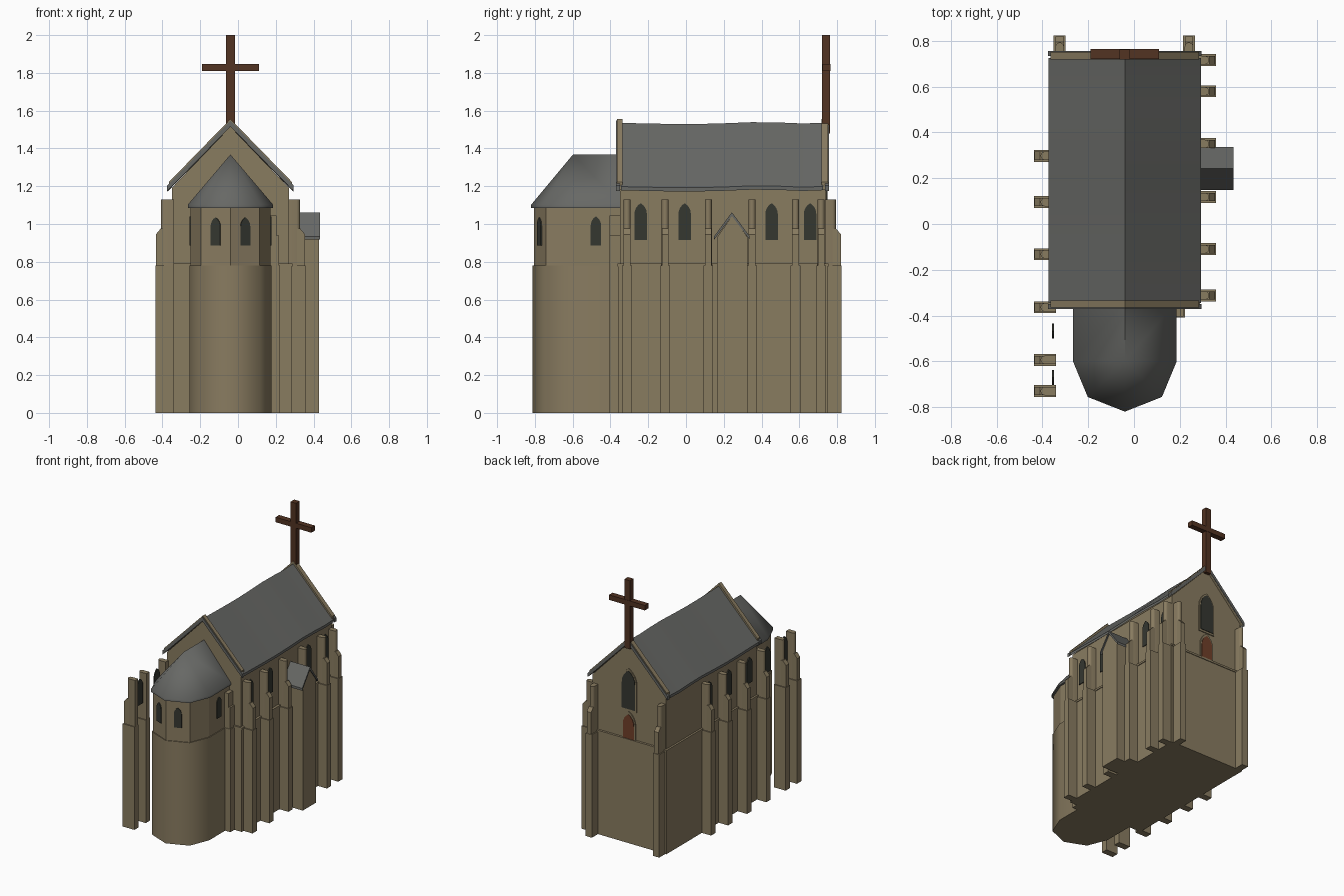
import bpy, bmesh, math
from mathutils import Vector

if "Cube" in bpy.data.objects:
    bpy.data.objects.remove(bpy.data.objects["Cube"])


def mat(name, r, g, b):
    m = bpy.data.materials.new(name)
    m.diffuse_color = (r, g, b, 1)
    m.use_nodes = True
    m.node_tree.nodes["Principled BSDF"].inputs["Base Color"].default_value = m.diffuse_color
    return m


STONE = mat("tan stone", 0.25, 0.20, 0.118)
SLATE = mat("grey slate", 0.135, 0.138, 0.13)
GLASS = mat("dark glass", 0.035, 0.038, 0.03)
WOOD = mat("dark brown wood", 0.085, 0.033, 0.016)
DOOR = mat("red brown door", 0.16, 0.05, 0.022)
CX = -0.04  # the ridge line sits slightly left of centre


def loft(name, rings, m, smooth=None):
    """Closed solid through rings of equal point count."""
    bm = bmesh.new()
    vs = [[bm.verts.new(p) for p in r] for r in rings]
    n = len(rings[0])
    for a, b in zip(vs, vs[1:]):
        for i in range(n):
            bm.faces.new((a[i], a[(i + 1) % n], b[(i + 1) % n], b[i]))
    bm.faces.new(vs[0])
    bm.faces.new(vs[-1])
    bmesh.ops.recalc_face_normals(bm, faces=bm.faces)
    me = bpy.data.meshes.new(name)
    bm.to_mesh(me)
    bm.free()
    me.materials.append(m)
    ob = bpy.data.objects.new(name, me)
    bpy.context.collection.objects.link(ob)
    if smooth:
        bpy.ops.object.select_all(action='DESELECT')
        ob.select_set(True)
        bpy.context.view_layer.objects.active = ob
        bpy.ops.object.shade_smooth_by_angle(angle=math.radians(smooth))
    return ob


def plan(name, pts, z0, z1, m, smooth=None):
    return loft(name, [[(x, y, z) for x, y in pts] for z in (z0, z1)], m, smooth)


def box(name, x0, x1, y0, y1, z0, z1, m):
    return plan(name, [(x0, y0), (x1, y0), (x1, y1), (x0, y1)], z0, z1, m)


def along_y(name, pts, y0, y1, m):
    return loft(name, [[(x, y, z) for x, z in pts] for y in (y0, y1)], m)


def chevron(top, half, drop, thick):
    return [(CX, top), (CX + half, top - drop), (CX + half, top - drop - thick),
            (CX, top - thick), (CX - half, top - drop - thick), (CX - half, top - drop)]


def arch(name, x, y, z, w, h, deg, m, depth=0.008):
    """Pointed arch plate standing on a wall, facing direction deg."""
    a = math.radians(deg)
    nrm, tan = Vector((math.cos(a), math.sin(a), 0)), Vector((-math.sin(a), math.cos(a), 0))
    s = h - 0.866 * w
    pts = [(-w / 2, 0), (w / 2, 0)]
    arc = [(-w / 2 + w * math.cos(t), s + w * math.sin(t))
           for t in (math.radians(d) for d in (0, 15, 30, 45, 60))]
    pts += arc + [(-p, q) for p, q in reversed(arc[:-1])]
    o = Vector((x, y, z))
    loft(name, [[o + nrm * d + tan * p + Vector((0, 0, q)) for p, q in pts]
                for d in (-0.002, depth - 0.002)], m)


def buttress(x, y, deg):
    """Three-stage buttress; local u points away from the wall."""
    a = math.radians(deg)
    c, s = math.cos(a), math.sin(a)

    def ring(pts):
        return [(x + u * c - v * s, y + u * s + v * c) for u, v in pts]

    def rect(u, v):
        return ring([(-0.02, -v), (u, -v), (u, v), (-0.02, v)])
    plan("buttress_base", rect(0.078, 0.026), 0, 0.78, STONE)
    loft("buttress_middle", [[(p, q, z) for p, q in rect(u, 0.018)]
                             for u, z in ((0.075, 0.77), (0.075, 0.945), (0.05, 0.975))], STONE)
    r = 0.0185
    rnd = [(0.03 + r * math.cos(t), r * math.sin(t))
           for t in (math.radians(d) for d in range(-90, 91, 30))]
    plan("buttress_shaft", ring([(-0.02, -r)] + rnd + [(-0.02, r)]), 0.77, 1.13, STONE, 40)


# nave walls
box("nave_lower_wall", -0.36, 0.283, -0.36, 0.75, 0, 0.775, STONE)
box("string_course", -0.365, 0.288, -0.363, 0.755, 0.775, 0.79, STONE)
along_y("nave_upper_wall", [(-0.35, 0.78), (0.27, 0.78), (0.27, 1.192), (CX, 1.515), (-0.35, 1.192)],
        -0.35, 0.738, STONE)

# nave roof with a slightly uneven ridge
wave = [(-0.345, 0.002), (-0.1, -0.003), (0.05, -0.004), (0.2, 0.0),
        (0.35, 0.006), (0.5, 0.004), (0.62, -0.001), (0.725, 0.003)]
loft("nave_roof", [[(x, y, z + d) for x, z in chevron(1.533, 0.333, 0.337, 0.02)]
                   for y, d in wave], SLATE, 30)

# gable copings with a slate edge on the outer side
for y0, y1, e0, e1 in ((-0.365, -0.335, -0.371, -0.35), (0.718, 0.752, 0.735, 0.757)):
    along_y("gable_coping", chevron(1.556, 0.325, 0.333, 0.04), y0, y1, STONE)
    along_y("gable_slate_edge", chevron(1.547, 0.335, 0.343, 0.03), e0, e1, SLATE)


# apse
def apse_plan(g):
    right = [(0.212 + g, -0.34), (0.212 + g, -0.595 - g / 2), (0.155 + g * 0.5, -0.742 - g)]
    return ([(CX + x, y) for x, y in right] + [(CX, -0.806 - g)]
            + [(CX - x, y) for x, y in reversed(right)])


plan("apse_lower_wall", apse_plan(0.006), 0, 0.78, STONE, 55)
plan("apse_upper_wall", apse_plan(0), 0.77, 1.11, STONE)
eave = apse_plan(0.014)
ridge = [(CX, -0.34)] + [(CX, -0.598)] * 5 + [(CX, -0.34)]
bm = bmesh.new()
low = [bm.verts.new((x, y, 1.085)) for x, y in eave]
rim = [bm.verts.new((x, y, 1.102)) for x, y in eave]
back, tip = bm.verts.new((CX, -0.34, 1.368)), bm.verts.new((CX, -0.598, 1.368))
for i in range(6):
    bm.faces.new((low[i], low[i + 1], rim[i + 1], rim[i]))
for i in range(1, 5):
    bm.faces.new((rim[i], rim[i + 1], tip))
bm.faces.new((rim[0], rim[1], tip, back))
bm.faces.new((rim[5], rim[6], back, tip))
bm.faces.new((low[0], rim[0], back, rim[6], low[6]))
bm.faces.new(low)
bmesh.ops.recalc_face_normals(bm, faces=bm.faces)
me = bpy.data.meshes.new("apse_roof")
bm.to_mesh(me)
bm.free()
me.materials.append(SLATE)
apse_roof = bpy.data.objects.new("apse_roof", me)
bpy.context.collection.objects.link(apse_roof)
bpy.ops.object.select_all(action='DESELECT')
apse_roof.select_set(True)
bpy.context.view_layer.objects.active = apse_roof
bpy.ops.object.shade_smooth_by_angle(angle=math.radians(50))

# apse windows
for s in (-1, 1):
    arch("apse_front_window", CX + s * 0.0775, -0.774, 0.885, 0.055, 0.15, -90 + s * 22.4, GLASS)
    arch("apse_side_window", CX + s * 0.212, -0.477, 0.885, 0.055, 0.155, 0 if s > 0 else 180, GLASS)

# side buttresses and windows: the left row is the right row turned half round
for y in (0.716, 0.58, 0.35, 0.118, -0.11, -0.312):
    buttress(0.28, y, 0)
    buttress(-0.36, -0.014 - y, 180)
for y in (-0.24, -0.007, 0.24, 0.453, 0.657):
    if y != 0.24:
        arch("nave_right_window", 0.27, y, 0.915, 0.066, 0.195, 0, GLASS)
    arch("nave_left_window", -0.352, -0.014 - y, 0.915, 0.066, 0.195, 180, GLASS)

# end buttresses
for x in (-0.325, 0.24):
    buttress(x, 0.745, 90)
box("corner_buttress_base", 0.165, 0.222, -0.408, -0.34, 0, 0.78, STONE)
box("corner_buttress_middle", 0.17, 0.216, -0.405, -0.34, 0.77, 0.94, STONE)
box("corner_buttress_shaft", 0.165, 0.203, -0.405, -0.34, 0.77, 1.045, STONE)

# side porch
prof = [(0.165, 0), (0.325, 0), (0.325, 0.93), (0.245, 1.045), (0.165, 0.93)]
loft("porch_wall", [[(x, y, z) for y, z in prof] for x in (0.26, 0.428)], STONE)
prof = [(0.243, 1.062), (0.337, 0.935), (0.337, 0.917), (0.243, 1.042), (0.149, 0.917), (0.149, 0.935)]
loft("porch_roof", [[(x, y, z) for y, z in prof] for x in (0.265, 0.435)], SLATE)

# rear facade openings
arch("rear_window_frame", CX, 0.739, 1.0, 0.135, 0.32, 90, STONE, 0.008)
arch("rear_window", CX, 0.743, 1.015, 0.11, 0.29, 90, GLASS)
arch("rear_door_frame", CX, 0.739, 0.78, 0.115, 0.215, 90, STONE, 0.008)
arch("rear_door", CX, 0.743, 0.785, 0.092, 0.19, 90, DOOR)

# cross
box("cross_post", CX - 0.023, CX + 0.023, 0.72, 0.763, 1.48, 2.0, WOOD)
box("cross_arm", CX - 0.15, CX + 0.15, 0.722, 0.765, 1.81, 1.848, WOOD)
